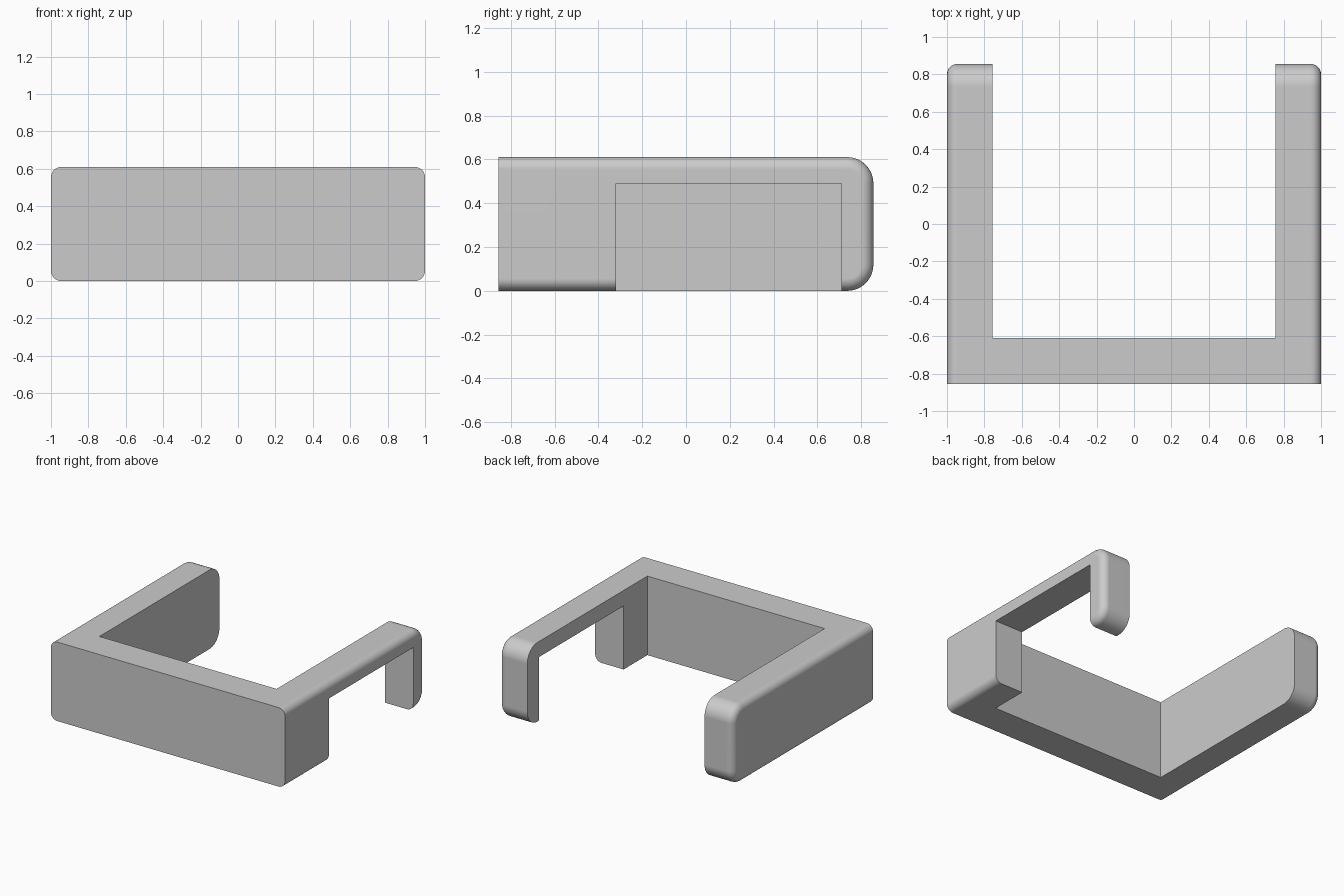
import bpy
import bmesh
import math

if "Cube" in bpy.data.objects:
    bpy.data.objects.remove(bpy.data.objects["Cube"], do_unlink=True)

HALF_WIDTH, HALF_DEPTH, HEIGHT = 1.0, 0.855, 0.61
END_RADIUS, SIDE_RADIUS = 0.12, 0.055

grey = bpy.data.materials.new("light grey")
grey.use_nodes = True
colour = (0.6, 0.6, 0.6, 1)
grey.diffuse_color = colour
grey.node_tree.nodes["Principled BSDF"].inputs["Base Color"].default_value = colour


def add_object(name, bm):
    mesh = bpy.data.meshes.new(name)
    bm.to_mesh(mesh)
    bm.free()
    obj = bpy.data.objects.new(name, mesh)
    bpy.context.collection.objects.link(obj)
    return obj


def cut_box(target, low, high):
    """Subtract an axis-aligned box from the target."""
    bm = bmesh.new()
    bmesh.ops.create_cube(bm, size=1)
    for v in bm.verts:
        v.co = [a + (b - a) * (c + 0.5) for a, b, c in zip(low, high, v.co)]
    cutter = add_object("cutter", bm)
    cutter.hide_render = True
    mod = target.modifiers.new("cut", "BOOLEAN")
    mod.operation = "DIFFERENCE"
    mod.solver = "EXACT"
    mod.object = cutter
    bpy.ops.object.modifier_apply(modifier=mod.name)
    bpy.data.objects.remove(cutter, do_unlink=True)


# Side profile: square at the front, rounded at the back
profile = [(-HALF_DEPTH, 0)]
for z, start in ((END_RADIUS, -90), (HEIGHT - END_RADIUS, 0)):
    for i in range(13):
        a = math.radians(start + 90 * i / 12)
        profile.append((HALF_DEPTH - END_RADIUS + END_RADIUS * math.cos(a),
                        z + END_RADIUS * math.sin(a)))
profile.append((-HALF_DEPTH, HEIGHT))

# Solid body across the full width
bm = bmesh.new()
face = bm.faces.new([bm.verts.new((-HALF_WIDTH, y, z)) for y, z in profile])
extruded = bmesh.ops.extrude_face_region(bm, geom=[face])["geom"]
bmesh.ops.translate(bm, vec=(2 * HALF_WIDTH, 0, 0),
                    verts=[g for g in extruded if isinstance(g, bmesh.types.BMVert)])
bmesh.ops.recalc_face_normals(bm, faces=bm.faces)

# Round the outer side edges, leaving the front face sharp
rounded = [e for e in bm.edges
           if abs(e.verts[0].co.x - e.verts[1].co.x) < 0.001
           and any(v.co.y > 0 for v in e.verts)]
bmesh.ops.bevel(bm, geom=rounded, offset=SIDE_RADIUS, segments=8,
                profile=0.5, affect="EDGES")
bracket = add_object("bracket", bm)
bracket.data.materials.append(grey)
bpy.ops.object.select_all(action="DESELECT")
bpy.context.view_layer.objects.active = bracket
bracket.select_set(True)

# Opening between the arms, then the notch under the left arm
cut_box(bracket, (-0.757, -0.61, -0.2), (0.757, 1.2, 0.9))
cut_box(bracket, (0.6, -0.32, -0.2), (1.2, 0.71, 0.49))

bpy.ops.object.shade_smooth_by_angle(angle=math.radians(30))
normals = bracket.modifiers.new("even shading", "WEIGHTED_NORMAL")
normals.keep_sharp = True
